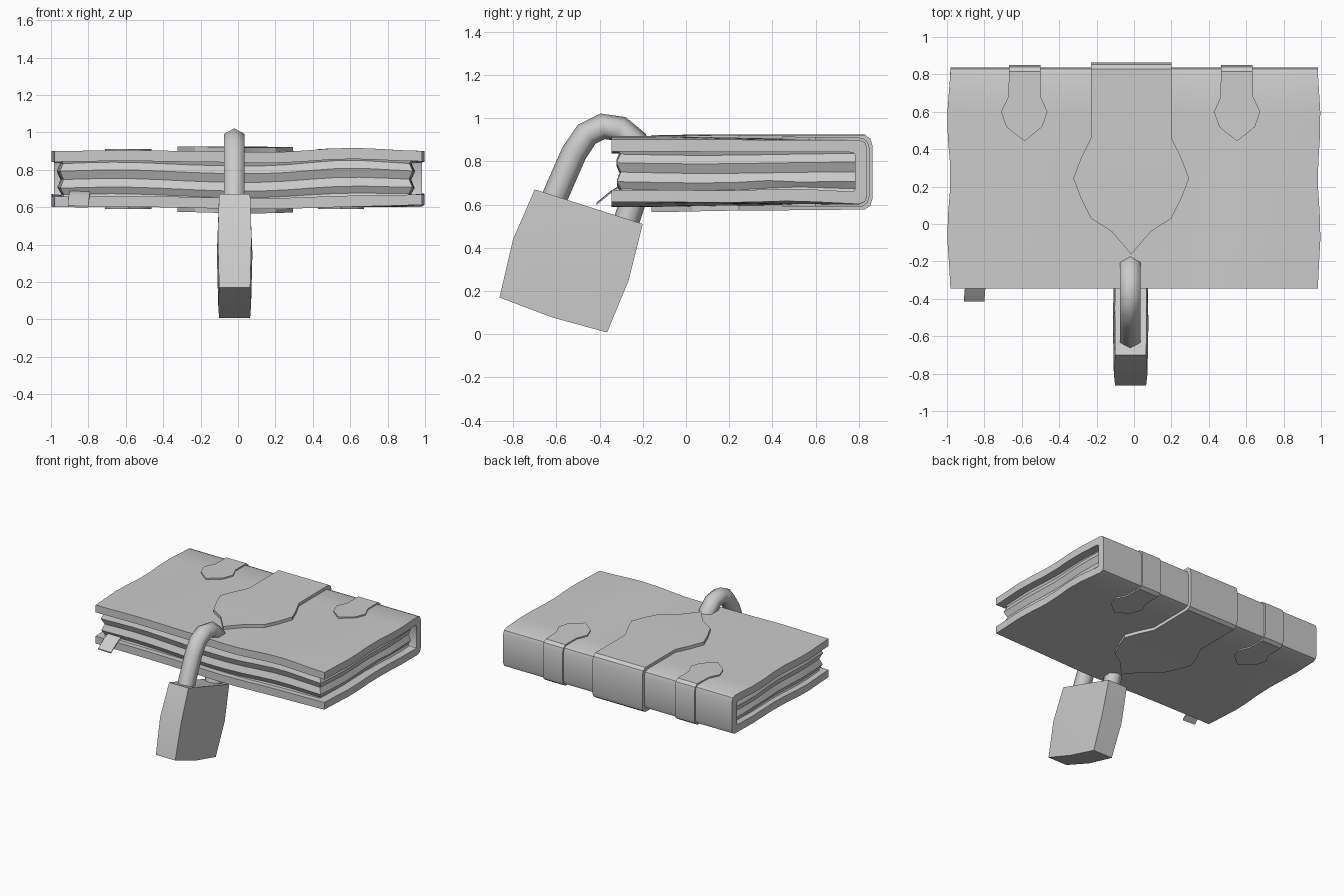
import bpy, bmesh
from math import sin, cos, pi, exp, radians
from mathutils import Vector

if "Cube" in bpy.data.objects:
    bpy.data.objects.remove(bpy.data.objects["Cube"])

CX = -0.015          # x centre of the lock and the large strap


def warp(p):
    """Old-leather waviness, fading out towards the spine."""
    x, y, z = p
    f = min(1, max(0, (0.75 - y) / 0.9))
    top = (0.018 * exp(-((x - 0.6) / 0.25) ** 2) - 0.006 * exp(-((x - 0.2) / 0.2) ** 2)
           + 0.006 * exp(-((x + 0.6) / 0.25) ** 2))
    low = (-0.012 * exp(-((x - 0.1) / 0.35) ** 2) + 0.012 * max(0, x) ** 3)
    t = min(1, max(0, (z - 0.62) / 0.26))
    dz = f * (top * t + low * (1 - t))
    if abs(x) > 0.9 and z < 0.7:
        dz += 0.012 * exp(-((y - 0.5) / 0.2) ** 2)
    dx = 0.009 * cos((y - 0.55) * 2 * pi / 0.6) * abs(x) ** 3
    return (x - dx if x < 0 else x + dx * 0.8, y, z + dz)


def loft(name, rings, strip_caps=False, angle=30, bend=False):
    """Skin closed rings of points into a solid."""
    bm = bmesh.new()
    vs = [[bm.verts.new(warp(p) if bend else p) for p in r] for r in rings]
    n = len(rings[0])
    for a, b in zip(vs, vs[1:]):
        for i in range(n):
            j = (i + 1) % n
            bm.faces.new((a[i], a[j], b[j], b[i]))
    for r in (vs[0], vs[-1]):
        if strip_caps:
            for i in range(n // 2 - 1):
                bm.faces.new((r[i], r[i + 1], r[n - 2 - i], r[n - 1 - i]))
        else:
            bm.faces.new(r)
    bmesh.ops.remove_doubles(bm, verts=bm.verts, dist=0.0005)
    bmesh.ops.recalc_face_normals(bm, faces=bm.faces)
    me = bpy.data.meshes.new(name)
    bm.to_mesh(me)
    bm.free()
    me.shade_smooth()
    me.set_sharp_from_angle(angle=radians(angle))
    ob = bpy.data.objects.new(name, me)
    bpy.context.collection.objects.link(ob)
    return ob


def mirrored(half, mid=0.75):
    return half + [(y, 2 * mid - z) for y, z in reversed(half)]


# Cover: C-shaped section swept along x
ys = [-0.345 + i * 0.135 for i in range(8)]
outer = mirrored([(y, 0.899) for y in ys] + [(0.80, 0.899), (0.828, 0.888), (0.838, 0.86)])
inner = mirrored([(y, 0.842) for y in ys] + [(0.765, 0.842), (0.778, 0.838), (0.782, 0.83)])
section = outer + inner[::-1]
xs = [-0.99 + i * 1.98 / 16 for i in range(17)]
loft("cover", [[(x, y, z) for y, z in section] for x in xs], strip_caps=True, bend=True)


# Page block: stacked outlines with alternating inset
def page_ring(z, d):
    x0, x1, y0, y1 = -0.96 + d, 0.94 - d, -0.322 + d, 0.80
    n, m = 14, 8
    pts = [(x0 + (x1 - x0) * i / n, y0) for i in range(n)]
    pts += [(x1, y0 + (y1 - y0) * i / m) for i in range(m)]
    pts += [(x1 + (x0 - x1) * i / n, y1) for i in range(n)]
    pts += [(x0, y1 + (y0 - y1) * i / m) for i in range(m)]
    return [(x, y, z + 0.006 * sin(5 * x + 4 * y)) for x, y in pts]


levels = [(0.625, 0.005), (0.665, 0.022), (0.70, 0.002), (0.745, 0.02),
          (0.79, 0.0), (0.83, 0.018), (0.86, 0.005)]
loft("pages", [page_ring(z, d) for z, d in levels], bend=True)


# Straps: wrap from the top tip over the spine to the bottom tip
def strap(name, cx, top, back, stations, w):
    thick = 0.045
    half = [(y, top, hw) for y, hw in stations]
    half += [(back - 0.035, top, w), (back - 0.01, top - 0.018, w), (back, top - 0.05, w)]
    path = half + [(y, 1.5 - z, hw) for y, z, hw in reversed(half)]
    rings = []
    for y, z, hw in path:
        yi = min(y, back - thick)
        zi = min(max(z, 1.5 - top + thick), top - thick)
        rings.append([(cx - hw, y, z), (cx + hw, y, z), (cx + hw, yi, zi), (cx - hw, yi, zi)])
    loft(name, rings, bend=True)


strap("large_strap", CX, 0.923, 0.863,
      [(-0.16, 0.002), (-0.04, 0.105), (0.03, 0.215), (0.14, 0.27), (0.245, 0.31),
       (0.36, 0.265), (0.46, 0.215)], 0.215)
for name, cx in (("left_strap", -0.585), ("right_strap", 0.55)):
    strap(name, cx, 0.909, 0.85,
          [(0.445, 0.002), (0.49, 0.06), (0.52, 0.095), (0.60, 0.123), (0.68, 0.087)], 0.085)

# Ribbon bookmark drooping from the pages
ribbon = [(-0.20, 0.685, 0.0), (-0.31, 0.675, 0.0), (-0.35, 0.65, -0.005), (-0.415, 0.597, -0.01)]
loft("ribbon", [[(-0.79 + s, y, z), (-0.90 + s, y, z + 0.004),
                 (-0.90 + s, y, z + 0.012), (-0.79 + s, y, z + 0.008)] for y, z, s in ribbon])

# Shackle: six-sided tube threaded through the covers
path = [Vector((CX - 0.005, y, z)) for y, z in
        [(-0.635, 0.57), (-0.592, 0.67), (-0.52, 0.835), (-0.46, 0.925), (-0.385, 0.962),
         (-0.305, 0.95), (-0.235, 0.893), (-0.20, 0.80), (-0.22, 0.69), (-0.29, 0.48)]]
rings = []
for i, p in enumerate(path):
    t = (path[min(i + 1, len(path) - 1)] - path[max(i - 1, 0)]).normalized()
    side = Vector((1, 0, 0))
    up = side.cross(t)
    rings.append([p + 0.06 * (sin(k * pi / 3) * side * 1.06 + cos(k * pi / 3) * up)
                  for k in range(6)])
loft("shackle", rings, angle=65)

# Padlock body: tilted slab, slightly bulging at mid height
left = [(-0.70, 0.67), (-0.80, 0.44), (-0.863, 0.17)]
mid = [(-0.45, 0.59), (-0.53, 0.35), (-0.62, 0.078)]
right = [(-0.20, 0.51), (-0.265, 0.25), (-0.365, 0.008)]
rings = []
for row, e, m in ((0, 0.083, 0.085), (1, 0.09, 0.095), (2, 0.083, 0.088)):
    line = [(left[row], e), (mid[row], m), (right[row], e)]
    rings.append([(CX - 0.003 - w, y, z) for (y, z), w in line]
                 + [(CX - 0.003 + w, y, z) for (y, z), w in reversed(line)])
loft("padlock_body", rings, strip_caps=True)
